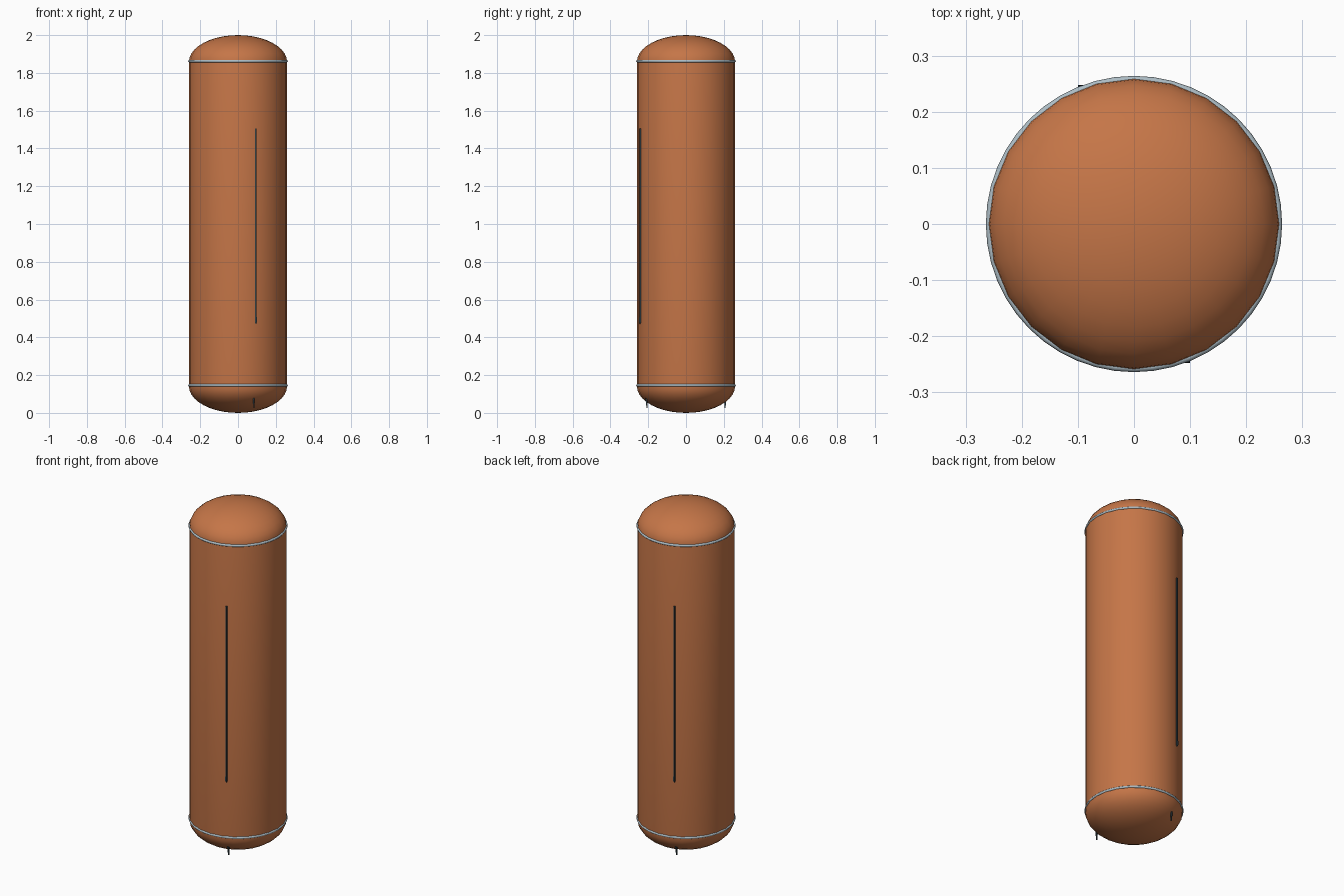
import bpy, bmesh
from math import sin, cos, pi, radians
from mathutils import Vector

cube = bpy.data.objects.get("Cube")
if cube:
    bpy.data.objects.remove(cube)


def material(name, rgb):
    m = bpy.data.materials.new(name)
    m.use_nodes = True
    m.diffuse_color = (*rgb, 1)
    m.node_tree.nodes["Principled BSDF"].inputs["Base Color"].default_value = (*rgb, 1)
    return m


copper = material("copper orange", (0.56, 0.18, 0.064))
steel = material("pale steel", (0.42, 0.51, 0.56))
slate = material("dark slate", (0.03, 0.05, 0.06))

RADIUS, DOME, HEIGHT = 0.26, 0.142, 2.0


def finish(bm, name, mat, smooth=True):
    bmesh.ops.recalc_face_normals(bm, faces=bm.faces)
    mesh = bpy.data.meshes.new(name)
    bm.to_mesh(mesh)
    bm.free()
    mesh.materials.append(mat)
    for p in mesh.polygons:
        p.use_smooth = smooth
    ob = bpy.data.objects.new(name, mesh)
    bpy.context.collection.objects.link(ob)
    return ob


def lathe(name, profile, sides, mat, closed=False):
    """Revolve (radius, z) points around the z axis."""
    bm = bmesh.new()
    verts = [bm.verts.new((r, 0, z)) for r, z in profile]
    pairs = list(zip(verts, verts[1:])) + ([(verts[-1], verts[0])] if closed else [])
    edges = [bm.edges.new(p) for p in pairs]
    bmesh.ops.spin(bm, geom=verts + edges, cent=(0, 0, 0), axis=(0, 0, 1),
                   angle=2 * pi, steps=sides, use_duplicate=False)
    bmesh.ops.remove_doubles(bm, verts=bm.verts, dist=0.0001)
    return finish(bm, name, mat)


# Tank body with elliptical domed ends
steps = 10
dome = [(RADIUS * sin(a), DOME * cos(a)) for a in (pi / 2 * i / steps for i in range(steps + 1))]
profile = [(r, HEIGHT - DOME + z) for r, z in dome] + [(r, DOME - z) for r, z in reversed(dome)]
lathe("tank_body", profile, 24, copper)

# Seam rings where the domes meet the wall
for name, z in (("lower_seam_ring", 0.146), ("upper_seam_ring", 1.862)):
    section = [(0.257 + 0.007 * cos(2 * pi * i / 8), z + 0.007 * sin(2 * pi * i / 8))
               for i in range(8)]
    lathe(name, section, 48, steel, closed=True)


def rod(name, path, radii, turn):
    """Thin square rod through the path points, turned about z."""
    bm = bmesh.new()
    rings = []
    for p, r in zip(path, radii):
        rings.append([bm.verts.new(Vector(p) + Vector((dx * r, dy * r, 0)))
                      for dx, dy in ((-1, -1), (1, -1), (1, 1), (-1, 1))])
    for a, b in zip(rings, rings[1:]):
        for i in range(4):
            j = (i + 1) % 4
            bm.faces.new((a[i], a[j], b[j], b[i]))
    bm.faces.new(rings[0])
    bm.faces.new(rings[-1])
    ob = finish(bm, name, slate, smooth=False)
    ob.rotation_euler.z = turn


# Gauge wires and small drain pins, on the front and opposite at the back
for side, turn in (("front", 0), ("back", radians(180))):
    rod(side + "_gauge_wire",
        [(0.095, -0.243, z) for z in (0.47, 0.48, 0.50, 0.51, 1.505)],
        [0.002, 0.005, 0.005, 0.004, 0.004], turn)
    rod(side + "_drain_pin",
        [(0.085, -0.206, 0.027), (0.084, -0.209, 0.06), (0.083, -0.211, 0.09)],
        [0.003, 0.004, 0.004], turn)
